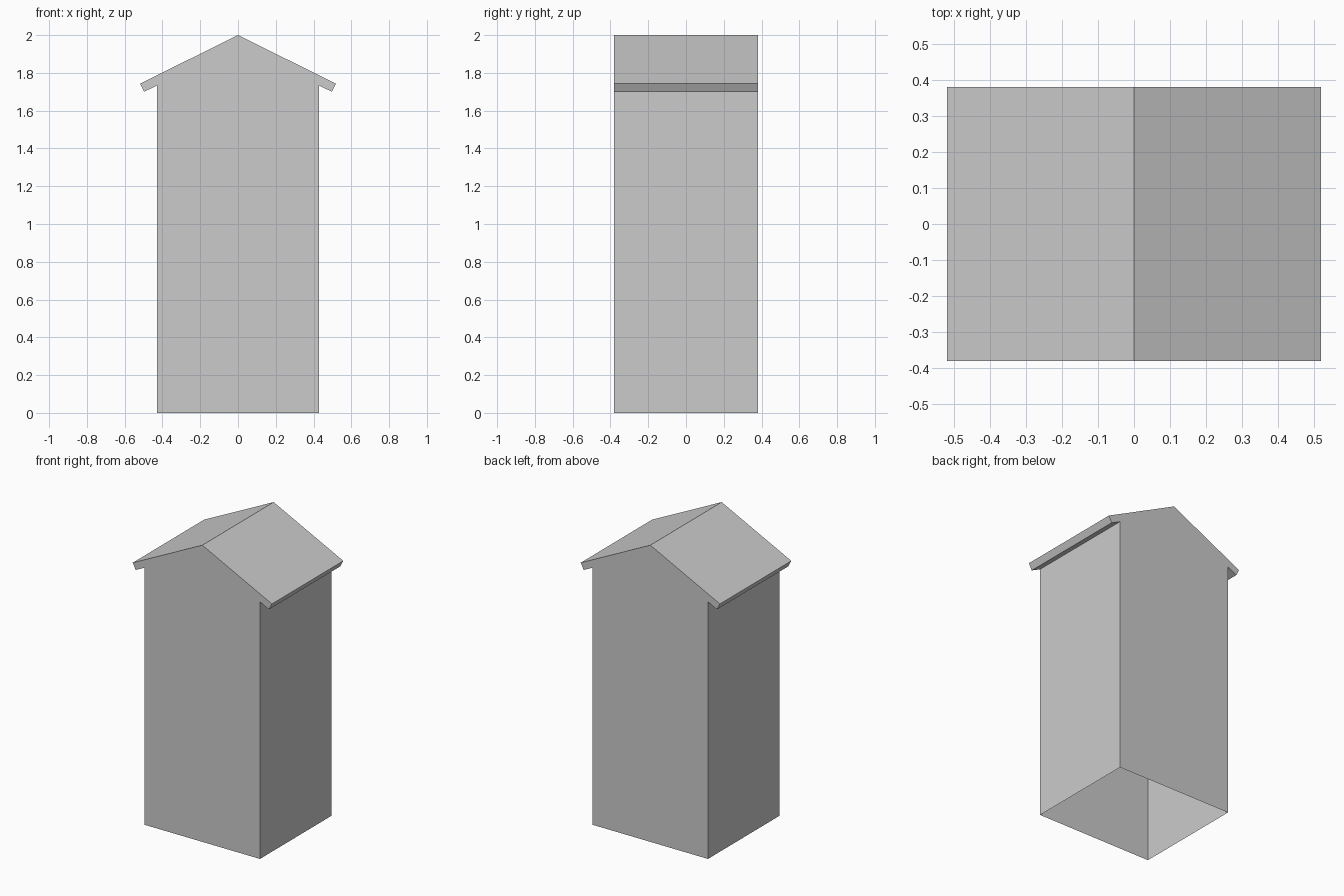
import bpy, bmesh

if "Cube" in bpy.data.objects:
    bpy.data.objects.remove(bpy.data.objects["Cube"])

HALF_DEPTH = 0.38

# Right half of the gabled outline: wall foot, wall top, eave bottom, eave top
half = [(0.43, 0.0), (0.43, 1.733), (0.497, 1.70), (0.519, 1.743)]
profile = half + [(0.0, 2.0)] + [(-x, z) for x, z in reversed(half)]

bm = bmesh.new()
front = [bm.verts.new((x, -HALF_DEPTH, z)) for x, z in profile]
back = [bm.verts.new((x, HALF_DEPTH, z)) for x, z in profile]

# Gable walls
bm.faces.new(front)
bm.faces.new(back[::-1])

# Side walls, eaves and roof slopes; the thin shell stays open underneath
for i in range(len(profile) - 1):
    bm.faces.new((front[i], back[i], back[i + 1], front[i + 1]))

bmesh.ops.recalc_face_normals(bm, faces=bm.faces)
mesh = bpy.data.meshes.new("gabled_house_shell")
bm.to_mesh(mesh)
bm.free()
shell = bpy.data.objects.new("gabled_house_shell", mesh)
bpy.context.collection.objects.link(shell)
